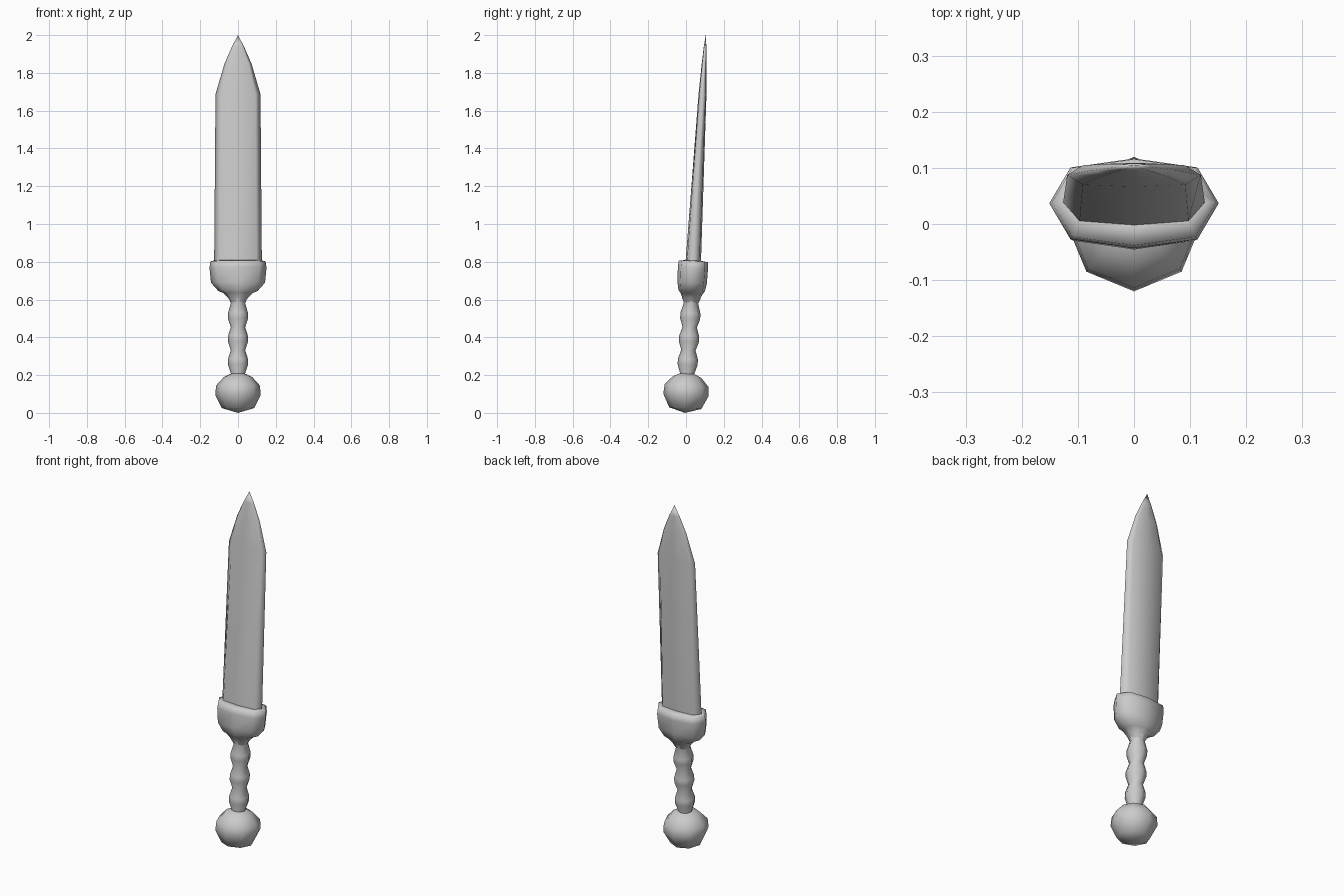
import bpy
import bmesh
import math
from mathutils import Matrix, Vector

cube = bpy.data.objects.get("Cube")
if cube:
    bpy.data.objects.remove(cube, do_unlink=True)

steel = bpy.data.materials.new("grey_steel")
steel.use_nodes = True
GREY = (0.6, 0.6, 0.6, 1.0)
steel.diffuse_color = GREY
steel.node_tree.nodes["Principled BSDF"].inputs["Base Color"].default_value = GREY

# The whole sword leans back a little, pivoting at the pommel centre
pivot = Vector((0, 0, 0.1))
LEAN = (Matrix.Translation(pivot) @ Matrix.Rotation(math.radians(-3.15), 4, "X")
        @ Matrix.Translation(-pivot))


def loft(name, rings, kx=0.707, ky=0.707):
    """Eight-sided loft from (z, half width, half depth); zero width makes a point.
    kx and ky place the diagonal corners."""
    corners = [(1, 0), (kx, ky), (0, 1), (-kx, ky),
               (-1, 0), (-kx, -ky), (0, -1), (kx, -ky)]
    bm = bmesh.new()
    loops = []
    for z, rx, ry in rings:
        if rx == 0:
            loops.append([bm.verts.new((0, 0, z))] * 8)
        else:
            loops.append([bm.verts.new((x * rx, y * ry, z)) for x, y in corners])
    for low, high in zip(loops, loops[1:]):
        for i in range(8):
            j = (i + 1) % 8
            face = list(dict.fromkeys((low[i], low[j], high[j], high[i])))
            bm.faces.new(face).smooth = True
    bmesh.ops.recalc_face_normals(bm, faces=bm.faces[:])
    bm.transform(LEAN)
    mesh = bpy.data.meshes.new(name)
    bm.to_mesh(mesh)
    bm.free()
    mesh.materials.append(steel)
    obj = bpy.data.objects.new(name, mesh)
    bpy.context.collection.objects.link(obj)
    return obj


def round_rings(profile):
    return [(z, r, r) for z, r in profile]


# Ball pommel
loft("pommel", round_rings([(0.0, 0), (0.025, 0.085), (0.095, 0.12),
                            (0.145, 0.116), (0.19, 0.075), (0.207, 0.04),
                            (0.21, 0)]))

# Grip with three swells
grip = [(0.19, 0.04)]
for k in range(3):
    base = 0.21 + 0.122 * k
    grip += [(base, 0.038), (base + 0.045, 0.053), (base + 0.075, 0.053)]
grip += [(0.582, 0.038), (0.61, 0.05)]
loft("grip", round_rings(grip))

# Collar flaring into the cup-shaped guard, with a rim closing in on the blade
loft("guard", [(0.585, 0.038, 0.038), (0.61, 0.052, 0.048), (0.635, 0.078, 0.06),
               (0.647, 0.105, 0.07), (0.69, 0.143, 0.078), (0.77, 0.151, 0.08),
               (0.803, 0.146, 0.077), (0.808, 0.127, 0.041), (0.78, 0, 0)],
     kx=0.75, ky=0.8)

# Tapering blade with a curved point
loft("blade", [(0.77, 0.127, 0.042), (0.83, 0.126, 0.04), (1.69, 0.119, 0.021),
               (1.85, 0.072, 0.013), (1.94, 0.033, 0.007), (2.003, 0, 0)],
     kx=0.77, ky=0.82)
